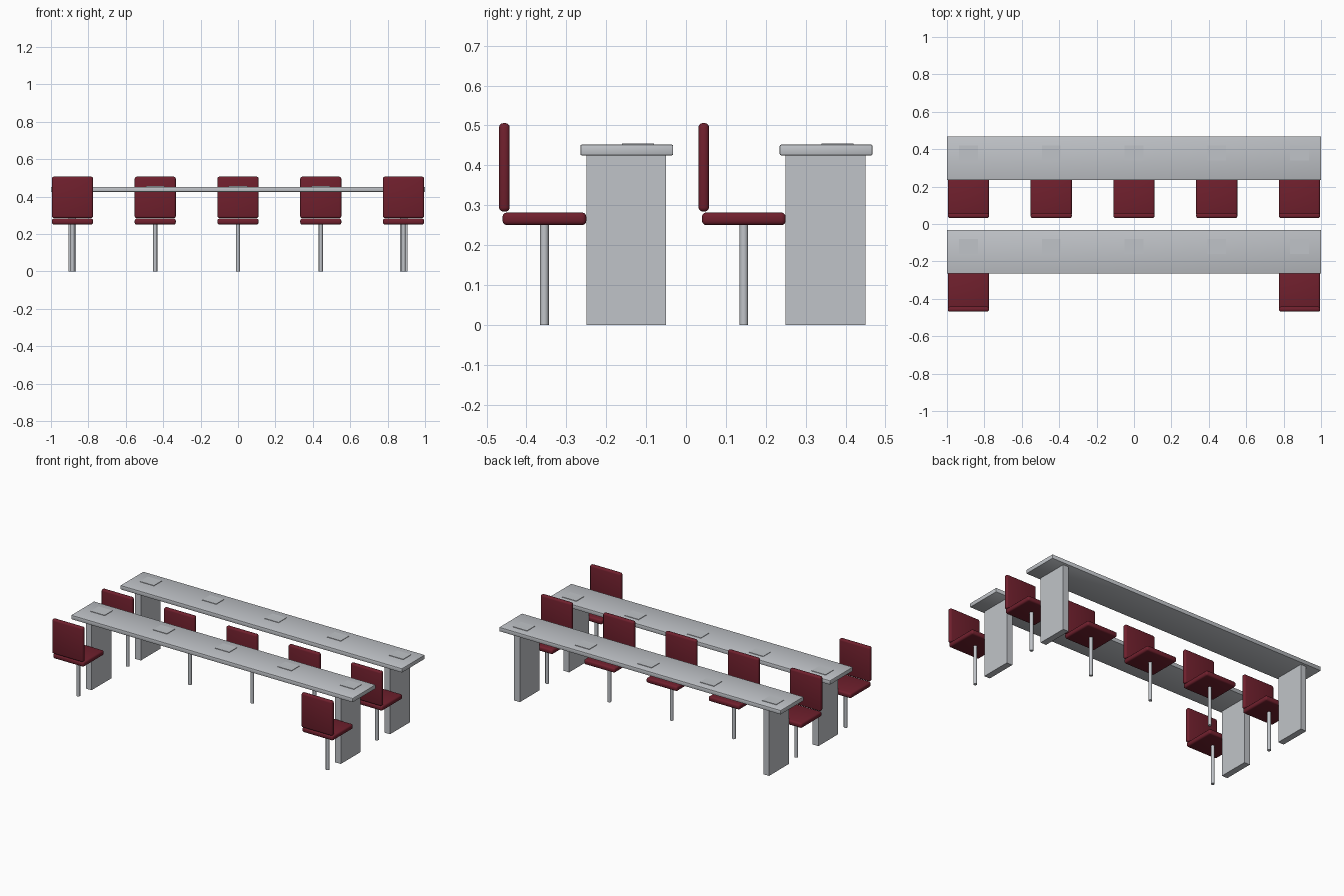
import bpy, bmesh, math
from mathutils import Vector, Matrix

if "Cube" in bpy.data.objects:
    bpy.data.objects.remove(bpy.data.objects["Cube"])


def material(name, colour):
    m = bpy.data.materials.new(name)
    m.diffuse_color = (*colour, 1)
    m.use_nodes = True
    m.node_tree.nodes["Principled BSDF"].inputs["Base Color"].default_value = m.diffuse_color
    return m


RED = material("dark red upholstery", (0.16, 0.014, 0.026))
GREY = material("light grey", (0.53, 0.55, 0.58))


def finish(bm, name, mat):
    mesh = bpy.data.meshes.new(name)
    bm.to_mesh(mesh)
    bm.free()
    mesh.materials.append(mat)
    ob = bpy.data.objects.new(name, mesh)
    bpy.context.collection.objects.link(ob)
    bpy.context.view_layer.objects.active = ob
    bpy.ops.object.select_all(action='DESELECT')
    ob.select_set(True)
    bpy.ops.object.shade_smooth_by_angle(angle=math.radians(35))
    return ob


def box(name, mat, lo, hi, bevel=0.0, segments=3):
    lo, hi = Vector(lo), Vector(hi)
    bm = bmesh.new()
    bmesh.ops.create_cube(bm, size=1)
    bmesh.ops.scale(bm, vec=hi - lo, verts=bm.verts)
    bmesh.ops.translate(bm, vec=(lo + hi) / 2, verts=bm.verts)
    if bevel:
        bmesh.ops.bevel(bm, geom=bm.edges[:], offset=bevel, segments=segments,
                        profile=0.5, affect='EDGES')
    return finish(bm, name, mat)


def chair(x, y):
    # padded seat and backrest on a single round post
    box("seat", RED, (x - 0.11, y - 0.46, 0.25), (x + 0.11, y - 0.25, 0.282), 0.011)
    box("backrest", RED, (x - 0.11, y - 0.469, 0.284), (x + 0.11, y - 0.442, 0.506), 0.011)
    bm = bmesh.new()
    bmesh.ops.create_cone(bm, cap_ends=True, segments=12, radius1=0.011, radius2=0.011,
                          depth=0.252, matrix=Matrix.Translation((x, y - 0.355, 0.126)))
    finish(bm, "chair_post", GREY)


def desk(y):
    # long top with two slab legs and five thin pads
    box("desk_top", GREY, (-1, y - 0.265, 0.425), (1, y - 0.032, 0.452), 0.004, 2)
    for x in (-0.885, 0.885):
        box("desk_leg", GREY, (x - 0.02, y - 0.25, 0), (x + 0.02, y - 0.05, 0.427))
    for x in PLACES:
        box("desk_pad", GREY, (x - 0.05, y - 0.16, 0.45), (x + 0.05, y - 0.08, 0.455))


PLACES = [i * 0.4425 for i in range(-2, 3)]

# front row: a chair at each end only; back row: all five
for row_y, seats in ((0.0, (PLACES[0], PLACES[-1])), (0.5, PLACES)):
    desk(row_y)
    for px in seats:
        chair(px, row_y)
